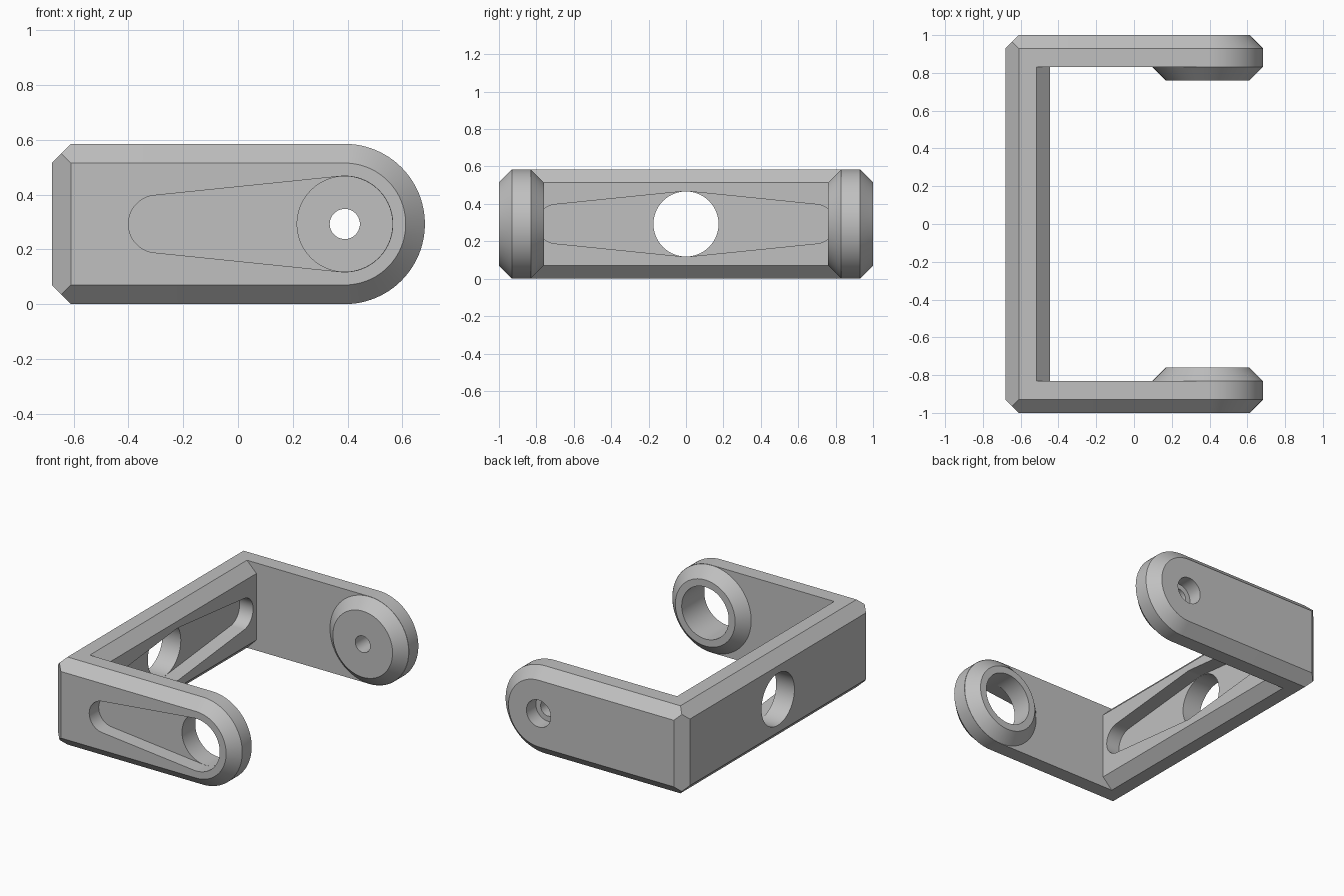
import bpy, bmesh, math
from mathutils import Vector

if "Cube" in bpy.data.objects:
    bpy.data.objects.remove(bpy.data.objects["Cube"])

# Main dimensions
H, ZC, XC, C = 0.585, 0.2925, 0.39, 0.07      # height, mid height, pivot x, chamfer
X0, X_IN, Y_IN = -0.68, -0.445, 0.83          # outer and inner plate faces, arm inner face
N = 96

grey = bpy.data.materials.new("plain_grey")
grey.diffuse_color = (0.53, 0.53, 0.53, 1)
grey.use_nodes = True
grey.node_tree.nodes["Principled BSDF"].inputs["Base Color"].default_value = grey.diffuse_color


def make(name, bm):
    bmesh.ops.recalc_face_normals(bm, faces=bm.faces)
    me = bpy.data.meshes.new(name)
    bm.to_mesh(me)
    bm.free()
    me.materials.append(grey)
    ob = bpy.data.objects.new(name, me)
    bpy.context.collection.objects.link(ob)
    return ob


def hull(name, points):
    bm = bmesh.new()
    for p in points:
        bm.verts.new(p)
    res = bmesh.ops.convex_hull(bm, input=bm.verts)
    loose = {v for v in res["geom_interior"] + res["geom_unused"]
             if isinstance(v, bmesh.types.BMVert) and v.is_valid}
    bmesh.ops.delete(bm, geom=list(loose), context='VERTS')
    bmesh.ops.dissolve_limit(bm, angle_limit=math.radians(0.5), verts=bm.verts, edges=bm.edges)
    return make(name, bm)


def ring_y(x, y, r, a0=0.0, a1=2 * math.pi, n=N):
    """Arc around the y direction at mid height."""
    return [(x + r * math.cos(a0 + (a1 - a0) * i / n), y,
             ZC + r * math.sin(a0 + (a1 - a0) * i / n)) for i in range(n + 1 if a1 < 6 else n)]


def ring_x(y, x, r):
    """Circle around the x direction at mid height."""
    return [(x, y + r * math.cos(2 * math.pi * i / N),
             ZC + r * math.sin(2 * math.pi * i / N)) for i in range(N)]


def boolean(target, other, op):
    mod = target.modifiers.new(op.lower(), 'BOOLEAN')
    mod.operation, mod.solver, mod.object = op, 'EXACT', other
    bpy.context.view_layer.objects.active = target
    bpy.ops.object.modifier_apply(modifier=mod.name)
    bpy.data.objects.remove(other)


# Chamfered outer block with a rounded end
pts = []
for s in (-1, 1):
    for y, r in ((1, H / 2 - C), (1 - C, H / 2)):
        pts += ring_y(XC, s * y, r, -math.pi / 2, math.pi / 2, N // 2)
    for t in (-1, 1):
        pts += [(X0 + C, s, ZC + t * (H / 2 - C)),
                (X0 + C / 2, s * (1 - C / 2), ZC + t * (H / 2 - C / 2)),
                (X0, s * (1 - C), ZC + t * (H / 2 - C)),
                (X0 + C, s * (1 - C), ZC + t * H / 2)]
bracket = hull("u_bracket", pts)

# Space between the arms, leaving chamfers on the plate's inner edges
e = 0.1
profile = [(X_IN - e, H - C + e), (X_IN, H - C), (X_IN, C), (X_IN - e, C - e),
           (1, C - e), (1, H - C + e)]
bm = bmesh.new()
face = bm.faces.new([bm.verts.new((x, -Y_IN, z)) for x, z in profile])
ext = bmesh.ops.extrude_face_region(bm, geom=[face])
bmesh.ops.translate(bm, vec=Vector((0, 2 * Y_IN, 0)),
                    verts=[v for v in ext["geom"] if isinstance(v, bmesh.types.BMVert)])
boolean(bracket, make("gap_cutter", bm), 'DIFFERENCE')

# Tapered bosses on the inner side of each arm
for s in (-1, 1):
    boss = hull("boss", ring_y(XC, s * 0.88, 0.24) + ring_y(XC, s * Y_IN, 0.291)
                + ring_y(XC, s * 0.76, 0.221))
    boolean(bracket, boss, 'UNION')

# Bores: wide hole in front arm, stepped hole in back arm, hole in plate
for y0, y1, r in ((-1.1, -0.7, 0.174), (0.7, 1.1, 0.055), (0.9, 1.1, 0.09)):
    boolean(bracket, hull("bore_cutter", ring_y(XC, y0, r) + ring_y(XC, y1, r)), 'DIFFERENCE')
boolean(bracket, hull("plate_bore_cutter", ring_x(0, -0.8, 0.174) + ring_x(0, -0.3, 0.174)),
        'DIFFERENCE')

# Tapered pocket on the front arm's outer face
pts = []
for y in (-1.1, -0.9):
    pts += ring_y(XC, y, 0.175) + ring_y(-0.295, y, 0.105)
boolean(bracket, hull("arm_pocket_cutter", pts), 'DIFFERENCE')

# Double tapered pocket on the plate's inner face
pts = []
for x in (X_IN - 0.1, X_IN + 0.1):
    pts += ring_x(0, x, 0.175) + ring_x(-0.69, x, 0.105) + ring_x(0.69, x, 0.105)
boolean(bracket, hull("plate_pocket_cutter", pts), 'DIFFERENCE')

# Smooth round surfaces, sharp chamfers
bpy.ops.object.select_all(action='DESELECT')
bracket.select_set(True)
bpy.context.view_layer.objects.active = bracket
bpy.ops.object.shade_smooth_by_angle(angle=math.radians(25))
